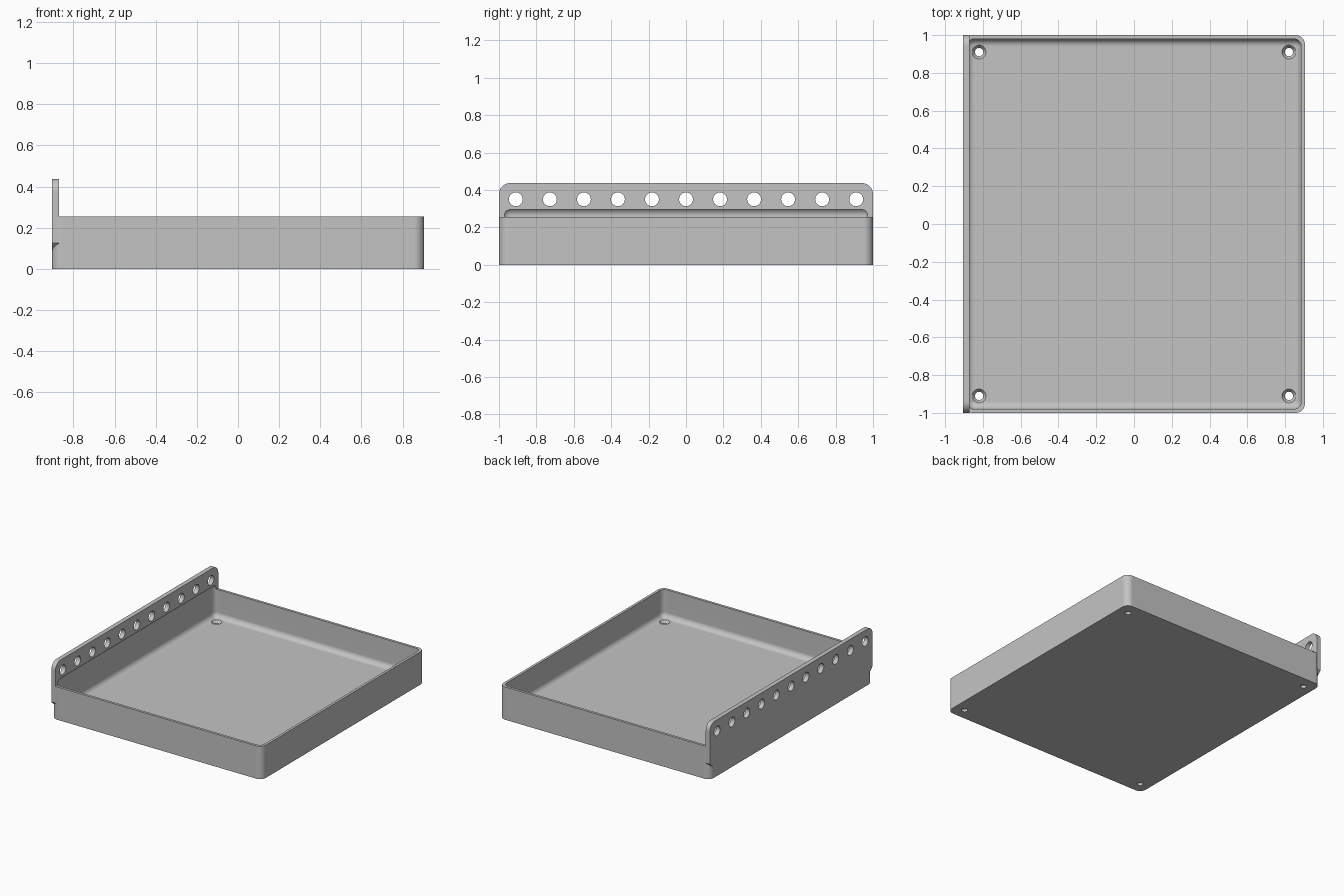
import bpy, bmesh, math
from mathutils import Matrix, Vector

if "Cube" in bpy.data.objects:
    bpy.data.objects.remove(bpy.data.objects["Cube"], do_unlink=True)

HALF_X, HALF_Y = 0.905, 1.0
WALL_TOP, WALL, FLOOR = 0.255, 0.02, 0.04
RAIL_TOP, RAIL_BOTTOM, RAIL_THICK = 0.437, 0.075, 0.035
CORNER, FILLET = 0.05, 0.04

grey = bpy.data.materials.new("grey plastic")
grey.use_nodes = True
colour = (0.55, 0.55, 0.55, 1)
grey.diffuse_color = colour
grey.node_tree.nodes["Principled BSDF"].inputs["Base Color"].default_value = colour


def finish(name, bm):
    bmesh.ops.recalc_face_normals(bm, faces=bm.faces)
    mesh = bpy.data.meshes.new(name)
    bm.to_mesh(mesh)
    bm.free()
    mesh.materials.append(grey)
    ob = bpy.data.objects.new(name, mesh)
    bpy.context.collection.objects.link(ob)
    return ob


def outline(u0, u1, v0, v1, low, high):
    """Rectangle whose low and high corners have (radius, steps)."""
    pts = []
    for i, (u, v, (r, n)) in enumerate([(u1, v1, high), (u0, v1, high),
                                        (u0, v0, low), (u1, v0, low)]):
        cu = u - r if u == u1 else u + r
        cv = v - r if v == v1 else v + r
        for k in range(n + 1):
            a = math.pi / 2 * (i + k / n)
            pts.append((cu + r * math.cos(a), cv + r * math.sin(a)))
    return pts


def prism(name, points, direction):
    bm = bmesh.new()
    face = bm.faces.new([bm.verts.new(p) for p in points])
    new = bmesh.ops.extrude_face_region(bm, geom=[face])["geom"]
    bmesh.ops.translate(bm, vec=Vector(direction),
                        verts=[g for g in new if isinstance(g, bmesh.types.BMVert)])
    return finish(name, bm)


def add_cone(bm, r1, r2, depth, matrix):
    bmesh.ops.create_cone(bm, cap_ends=True, segments=32, radius1=r1,
                          radius2=r2, depth=depth, matrix=matrix)


def combine(target, tool, operation):
    mod = target.modifiers.new(tool.name, "BOOLEAN")
    mod.operation, mod.solver, mod.object = operation, "EXACT", tool
    bpy.context.view_layer.update()
    graph = bpy.context.evaluated_depsgraph_get()
    mesh = bpy.data.meshes.new_from_object(target.evaluated_get(graph))
    target.modifiers.clear()
    target.data = mesh
    bpy.data.objects.remove(tool, do_unlink=True)


# Tray block with rounded upright corners
round_corner = (CORNER, 10)
tray = prism("tray_with_rail",
             [(x, y, 0) for x, y in outline(-HALF_X, HALF_X, -HALF_Y, HALF_Y,
                                            round_corner, round_corner)],
             (0, 0, WALL_TOP))

# Upright rail: rounded above, chamfered below
rail = prism("rail",
             [(-HALF_X, y, z) for y, z in outline(-HALF_Y, HALF_Y, RAIL_BOTTOM, RAIL_TOP,
                                                  (CORNER, 1), (0.06, 10))],
             (RAIL_THICK, 0, 0))
combine(tray, rail, "UNION")

# Filleted cavity, which also scoops into the foot of the rail
bm = bmesh.new()
cavity_top = 0.304
size = (2 * (HALF_X - WALL), 2 * (HALF_Y - WALL), cavity_top - FLOOR)
bmesh.ops.create_cube(bm, size=1, matrix=Matrix.Translation((0, 0, (cavity_top + FLOOR) / 2))
                      @ Matrix.Diagonal((*size, 1)))
bmesh.ops.bevel(bm, geom=bm.edges[:], offset=FILLET, offset_type="OFFSET",
                segments=8, profile=0.5, affect="EDGES")
combine(tray, finish("cavity", bm), "DIFFERENCE")

# Row of round holes along the rail
bm = bmesh.new()
for i in range(-5, 6):
    add_cone(bm, 0.037, 0.037, 0.2, Matrix.Translation((-HALF_X, i * 0.182, 0.35))
             @ Matrix.Rotation(math.pi / 2, 4, "Y"))
combine(tray, finish("rail_holes", bm), "DIFFERENCE")

# Countersunk screw holes in the floor corners
for name, low, high, r1, r2 in (("screw_holes", -0.05, 0.1, 0.022, 0.022),
                                ("countersinks", FLOOR - 0.02, FLOOR + 0.002, 0.022, 0.038)):
    bm = bmesh.new()
    for x in (-0.82, 0.82):
        for y in (-0.91, 0.91):
            add_cone(bm, r1, r2, high - low, Matrix.Translation((x, y, (low + high) / 2)))
    combine(tray, finish(name, bm), "DIFFERENCE")

# Smooth fillets, crisp edges
bpy.ops.object.select_all(action="DESELECT")
tray.select_set(True)
bpy.context.view_layer.objects.active = tray
bpy.ops.object.shade_smooth_by_angle(angle=math.radians(30))
weighted = tray.modifiers.new("even_shading", "WEIGHTED_NORMAL")
weighted.keep_sharp = True
